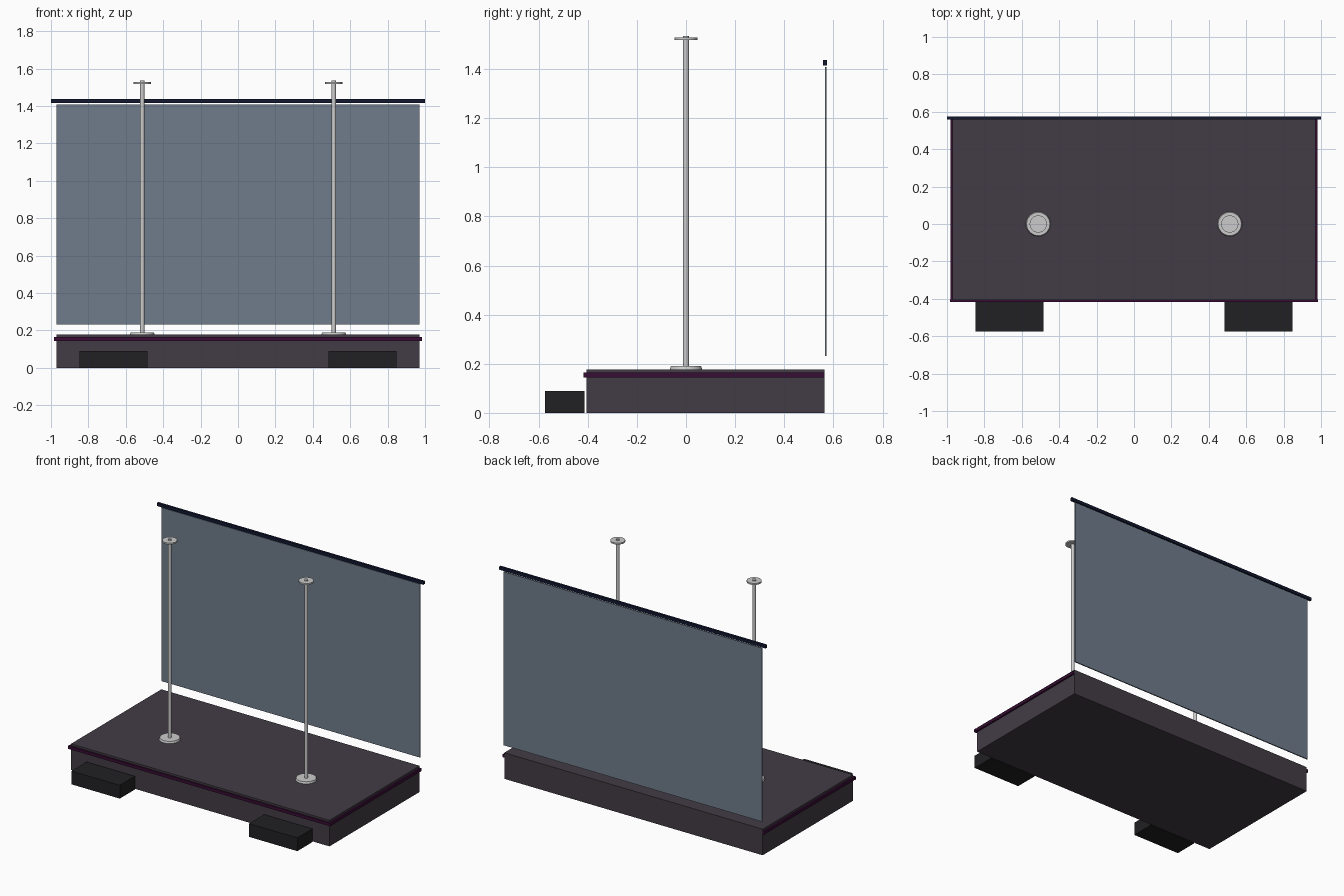
import bpy, bmesh, math

if "Cube" in bpy.data.objects:
    bpy.data.objects.remove(bpy.data.objects["Cube"])


def material(name, color):
    m = bpy.data.materials.new(name)
    m.diffuse_color = color
    m.use_nodes = True
    m.node_tree.nodes["Principled BSDF"].inputs["Base Color"].default_value = m.diffuse_color
    return m


DECK = material("deck_purple_grey", (0.055, 0.045, 0.06, 1))
TRIM = material("trim_purple", (0.04, 0.004, 0.035, 1))
STEP = material("step_black", (0.015, 0.015, 0.017, 1))
GLASS = material("screen_blue_grey", (0.16, 0.2, 0.26, 1))
RAIL = material("rail_navy", (0.006, 0.009, 0.03, 1))
STEEL = material("steel", (0.55, 0.55, 0.57, 1))


def box(name, x, y, z, mat):
    """Box from (min, max) ranges."""
    bm = bmesh.new()
    bmesh.ops.create_cube(bm, size=1)
    for v in bm.verts:
        v.co = [r[0] + (c + 0.5) * (r[1] - r[0]) for c, r in zip(v.co, (x, y, z))]
    me = bpy.data.meshes.new(name)
    bm.to_mesh(me)
    bm.free()
    ob = bpy.data.objects.new(name, me)
    bpy.context.collection.objects.link(ob)
    me.materials.append(mat)
    return ob


def disc(name, x, z0, z1, r0, r1, mat, sides=32):
    """Upright cylinder or cone between two heights."""
    bpy.ops.mesh.primitive_cone_add(vertices=sides, radius1=r0, radius2=r1,
                                    depth=z1 - z0, location=(x, 0, (z0 + z1) / 2))
    ob = bpy.context.object
    ob.name = name
    ob.data.materials.append(mat)
    bpy.ops.object.shade_smooth_by_angle(angle=math.radians(35))
    return ob


# Stage platform
box("platform", (-0.97, 0.97), (-0.405, 0.563), (0, 0.177), DECK)

# Trim along front and both sides
box("front_trim", (-0.985, 0.985), (-0.417, -0.404), (0.144, 0.164), TRIM)

# Backdrop screen and its top rail
box("screen", (-0.97, 0.97), (0.565, 0.573), (0.232, 1.409), GLASS)
box("screen_rail", (-1, 1), (0.558, 0.574), (1.415, 1.436), RAIL)

# Mirrored pairs: side trim, steps and poles
for side, s in (("left", -1), ("right", 1)):
    box(f"{side}_trim", sorted((s * 0.969, s * 0.982)), (-0.404, 0.563), (0.144, 0.164), TRIM)
    box(f"{side}_step", sorted((s * 0.485, s * 0.848)), (-0.575, -0.413), (0, 0.09), STEP)
    x = s * 0.512
    disc(f"{side}_pole", x, 0.177, 1.535, 0.012, 0.012, STEEL)
    disc(f"{side}_pole_base", x, 0.177, 0.19, 0.066, 0.062, STEEL)
    disc(f"{side}_pole_cap", x, 1.518, 1.528, 0.046, 0.046, STEEL)
